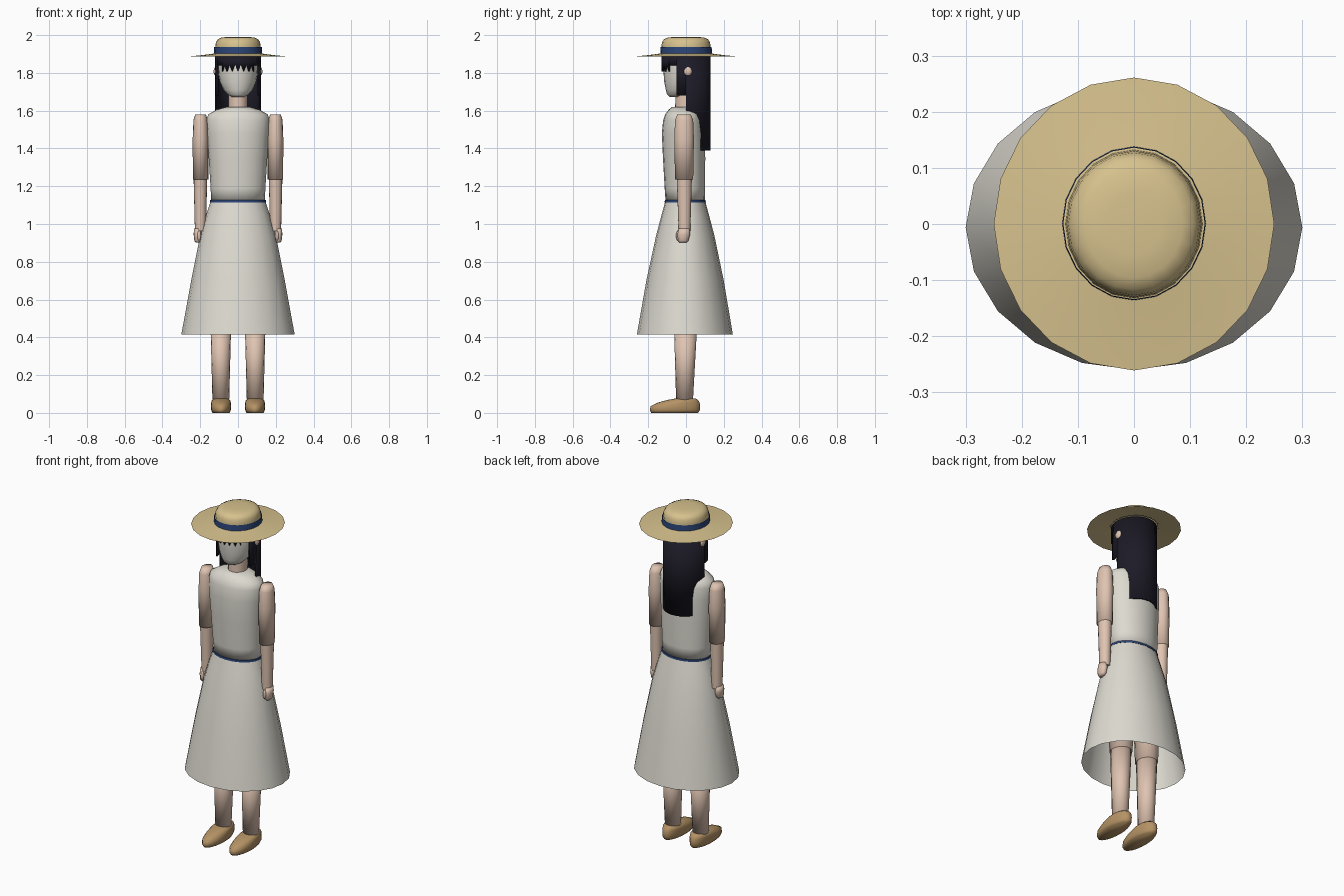
import bpy
import bmesh
from math import sin, cos, pi, radians

default_cube = bpy.data.objects.get("Cube")
if default_cube:
    bpy.data.objects.remove(default_cube, do_unlink=True)


def make_material(name, red, green, blue):
    material = bpy.data.materials.new(name)
    material.use_nodes = True
    colour = (red, green, blue, 1)
    material.diffuse_color = colour
    shader = material.node_tree.nodes["Principled BSDF"]
    shader.inputs["Base Color"].default_value = colour
    shader.inputs["Roughness"].default_value = .8
    return material


CLOTH = make_material("off white cloth", .72, .7, .63)
SKIN = make_material("skin", .74, .55, .44)
STRAW = make_material("straw", .68, .54, .27)
LEATHER = make_material("tan leather", .46, .29, .13)
BLUE = make_material("navy ribbon", .025, .06, .19)
HAIR = make_material("black hair", .012, .011, .02)


def finish(bm, name, material, angle=None):
    """Turn a bmesh into a smooth object; an angle keeps edges sharp."""
    mesh = bpy.data.meshes.new(name)
    bm.to_mesh(mesh)
    bm.free()
    mesh.materials.append(material)
    obj = bpy.data.objects.new(name, mesh)
    bpy.context.collection.objects.link(obj)
    bpy.ops.object.select_all(action="DESELECT")
    obj.select_set(True)
    bpy.context.view_layer.objects.active = obj
    if angle is None:
        bpy.ops.object.shade_smooth()
    else:
        bpy.ops.object.shade_smooth_by_angle(angle=radians(angle))
    return obj


def loft(name, material, rings, sides=20, centre_x=0, bottom=True, top=True, angle=None):
    """Skin stacked ellipses, each given as (z, y centre, x radius, y radius)."""
    bm = bmesh.new()
    loops = []
    for z, centre_y, rx, ry in rings:
        turns = [2 * pi * i / sides for i in range(sides)]
        loops.append([bm.verts.new((centre_x + rx * cos(t), centre_y + ry * sin(t), z))
                      for t in turns])
    for low, high in zip(loops, loops[1:]):
        for i in range(sides):
            j = (i + 1) % sides
            bm.faces.new((low[i], low[j], high[j], high[i]))
    if bottom:
        bm.faces.new(list(reversed(loops[0])))
    if top:
        bm.faces.new(loops[-1])
    return finish(bm, name, material, angle)


def ellipsoid(name, material, centre, radii):
    bm = bmesh.new()
    bmesh.ops.create_uvsphere(bm, u_segments=16, v_segments=10, radius=1)
    bmesh.ops.scale(bm, vec=radii, verts=bm.verts)
    bmesh.ops.translate(bm, vec=centre, verts=bm.verts)
    return finish(bm, name, material)


# Dress: hollow skirt, sleeveless bodice and narrow belt
loft("skirt", CLOTH, [
    (.415, -.006, .3, .254),
    (.7, -.005, .248, .205),
    (.94, -.004, .2, .154),
    (1.05, -.004, .168, .125),
    (1.12, -.004, .145, .106),
], bottom=False, top=False)

loft("bodice", CLOTH, [
    (1.12, -.004, .142, .104),
    (1.19, -.006, .145, .107),
    (1.35, -.01, .155, .112),
    (1.48, -.014, .165, .114),
    (1.55, -.014, .167, .107),
    (1.58, -.013, .158, .098),
    (1.605, -.012, .115, .08),
    (1.62, -.012, .06, .062),
])

loft("belt", BLUE, [(1.115, -.004, .148, .109), (1.127, -.004, .147, .108)], angle=40)

# Neck and head
loft("neck", SKIN, [(1.58, 0, .052, .058), (1.74, 0, .05, .055)], bottom=False, top=False)

loft("head", CLOTH, [
    (1.672, -.055, .03, .03),
    (1.685, -.045, .055, .055),
    (1.71, -.025, .077, .082),
    (1.75, -.01, .096, .105),
    (1.8, 0, .105, .119),
    (1.85, 0, .107, .121),
    (1.9, 0, .1, .112),
])

# Hair: one shell whose lower edge varies around the head
COLUMNS = 48


def hair_edge(index, side):
    middle = sin(2 * pi * (index + .5) / COLUMNS)
    if middle > 0:
        return 1.39
    if middle > -.42:
        return 1.68
    if middle > -.72:
        return 1.838
    return 1.845 if (index + side) % 2 else 1.808


hair = bmesh.new()
for column in range(COLUMNS):
    points = []
    for side in (0, 1):
        t = 2 * pi * (column + side) / COLUMNS
        points.append((.121 * cos(t), .13 * sin(t)))
    (ax, ay), (bx, by) = points
    corners = [(ax, ay, hair_edge(column, 0)), (bx, by, hair_edge(column, 1)),
               (bx, by, 1.898), (ax, ay, 1.898)]
    hair.faces.new([hair.verts.new(corner) for corner in corners])
bmesh.ops.remove_doubles(hair, verts=hair.verts, dist=.0005)
hair_object = finish(hair, "hair", HAIR, 40)
shell = hair_object.modifiers.new("thickness", "SOLIDIFY")
shell.thickness = .01
shell.offset = -1

# Straw hat with ribbon
loft("straw_hat", STRAW, [
    (1.888, 0, .25, .261),
    (1.894, 0, .19, .2),
    (1.903, 0, .122, .132),
    (1.94, 0, .12, .13),
    (1.962, 0, .117, .127),
    (1.978, 0, .107, .117),
    (1.987, 0, .087, .096),
    (1.991, 0, .05, .055),
], bottom=False, angle=60)

loft("hat_ribbon", BLUE, [(1.901, .001, .128, .137), (1.936, .001, .126, .135)],
     bottom=False, top=False, angle=40)

# Limbs, repeated on both sides
for label, s in (("left", 1), ("right", -1)):
    ellipsoid(label + "_ear", SKIN, (s * .117, .01, 1.808), (.012, .022, .024))

    loft(label + "_upper_arm", SKIN, [
        (1.235, -.01, .041, .048),
        (1.45, -.01, .042, .052),
        (1.55, -.01, .038, .048),
        (1.58, -.01, .028, .036),
    ], sides=16, centre_x=s * .198)

    loft(label + "_forearm", SKIN, [
        (.962, -.008, .029, .031),
        (1.24, -.009, .036, .04),
    ], sides=16, centre_x=s * .199, angle=40)

    loft(label + "_hand", SKIN, [
        (.902, -.016, .012, .02),
        (.912, -.015, .018, .028),
        (.945, -.012, .022, .034),
        (.975, -.01, .02, .028),
    ], sides=12, centre_x=s * .213)
    ellipsoid(label + "_thumb", SKIN, (s * .206, -.042, .938), (.01, .011, .027))

    loft(label + "_thigh", SKIN, [(.47, -.002, .06, .066), (1, -.002, .075, .085)],
         sides=16, centre_x=s * .09)
    loft(label + "_calf", SKIN, [(.05, -.008, .044, .044), (.48, -.002, .055, .062)],
         sides=16, centre_x=s * .091)

    loft(label + "_shoe", LEATHER, [
        (0, -.06, .045, .124),
        (.015, -.059, .052, .133),
        (.035, -.056, .054, .131),
        (.055, -.038, .052, .11),
        (.068, -.018, .048, .082),
        (.076, -.003, .036, .055),
    ], sides=20, centre_x=s * .09)
